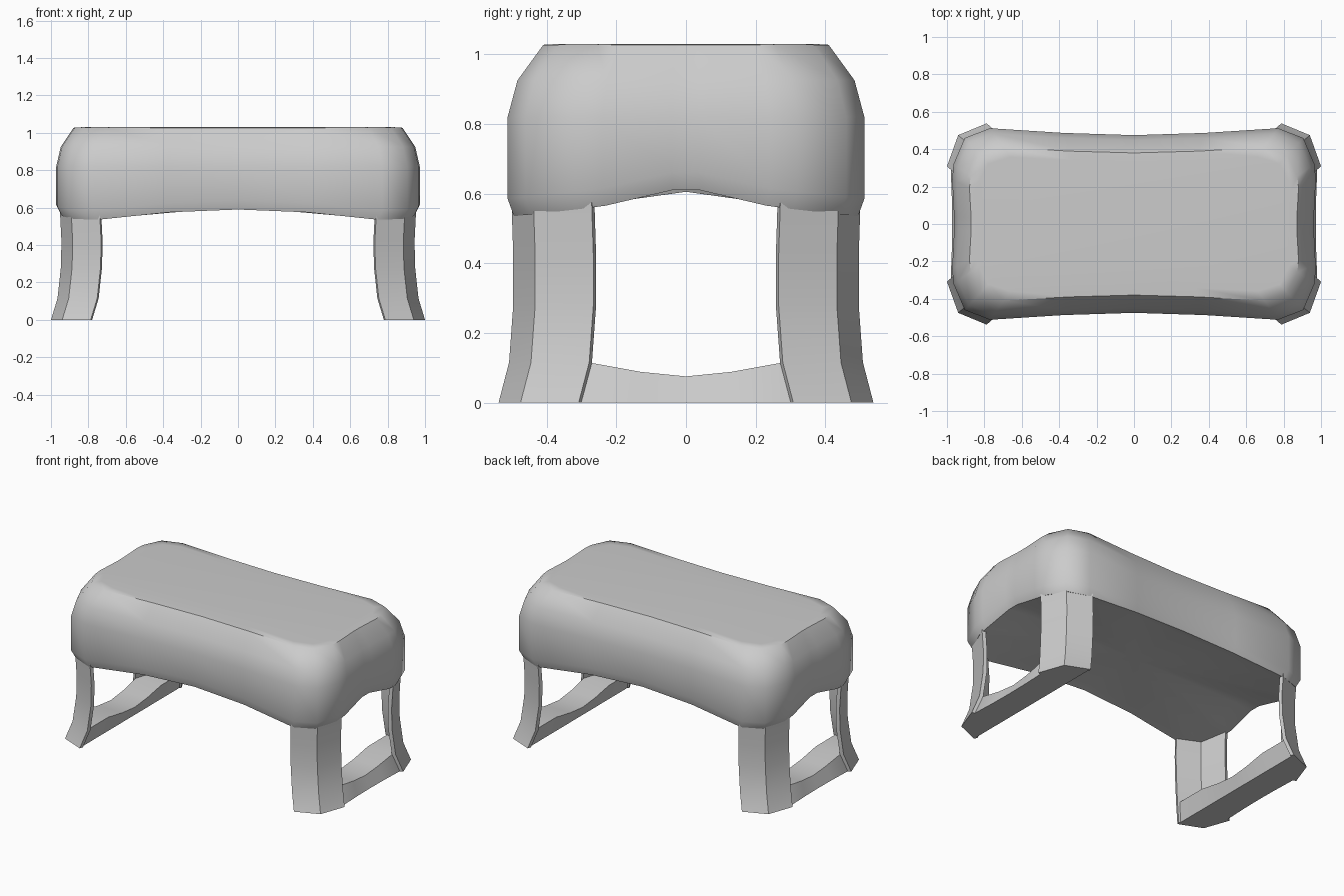
import bpy, math

if "Cube" in bpy.data.objects:
    bpy.data.objects.remove(bpy.data.objects["Cube"])


def make_object(name, verts, faces, angle=40):
    mesh = bpy.data.meshes.new(name)
    mesh.from_pydata(verts, [], faces)
    mesh.validate()
    obj = bpy.data.objects.new(name, mesh)
    bpy.context.collection.objects.link(obj)
    bpy.ops.object.select_all(action='DESELECT')
    obj.select_set(True)
    bpy.context.view_layer.objects.active = obj
    # consistent outward normals
    bpy.ops.object.mode_set(mode='EDIT')
    bpy.ops.mesh.select_all(action='SELECT')
    bpy.ops.mesh.normals_make_consistent(inside=False)
    bpy.ops.object.mode_set(mode='OBJECT')
    bpy.ops.object.shade_smooth_by_angle(angle=math.radians(angle))
    return obj


def bridge(rings, n):
    return [(r * n + i, r * n + (i + 1) % n, (r + 1) * n + (i + 1) % n, (r + 1) * n + i)
            for r in range(rings - 1) for i in range(n)]


# Cushion: quarter outline (x, y, height of arched lower edge), mirrored to a loop
quarter = [(0, .475, .59), (.38, .487, .575), (.77, .512, .535), (.905, .46, .54),
           (.965, .32, .555), (.972, .24, .565), (.962, .04, .61)]
right = quarter + [(x, -y, z) for x, y, z in reversed(quarter)]
loop = right + [(-x, y, z) for x, y, z in reversed(right[1:-1])]
n = len(loop)
# ring: x scale, y scale, fixed height or offset above the arched edge
rings = [(.85, .85, None, .012), (.975, .965, None, 0), (1, 1, None, .05), (1, 1, .82, 0),
         (.975, .945, .925, 0), (.905, .80, 1.027, 0), (.86, .70, 1.03, 0)]
verts = [(x * sx, y * sy, z + dz if fixed is None else fixed)
         for sx, sy, fixed, dz in rings for x, y, z in loop]
faces = bridge(len(rings), n)
faces.append(tuple(range((len(rings) - 1) * n, len(rings) * n)))
verts.append((0, 0, .605))
faces += [(i, (i + 1) % n, len(verts) - 1) for i in range(n)]
make_object("seat_cushion", verts, faces, 50)

# Legs: thin corner plates flaring out at the floor
arc = [(.788, .538), (.94, .475), (1.0, .308)]
inner = [(x - dx, y - dy) for (x, y), (dx, dy) in zip(arc, [(.008, .022), (.015, .015), (.022, .008)])]
section = arc + inner[::-1]
levels = [(0, 0, 0), (.035, .03, .115), (.053, .042, .28), (.056, .042, .42), (.045, .035, .64)]
for sx in (-1, 1):
    for sy in (-1, 1):
        verts = [(sx * (x - dx), sy * (y - dy), z) for dx, dy, z in levels for x, y in section]
        faces = bridge(len(levels), 6) + [tuple(range(6)), tuple(range(24, 30))]
        make_object(("right" if sx > 0 else "left") + ("_back_leg" if sy > 0 else "_front_leg"),
                    verts, faces)

# Floor rails joining the front and back leg on each side, dipping in the middle
half = [(0, .972, .075), (.14, .974, .088), (.30, .98, .115), (.463, .925, .115), (.52, .80, .115)]
stations = [(-y, x, z) for y, x, z in reversed(half[1:])] + half
for sx, name in ((-1, "left_floor_rail"), (1, "right_floor_rail")):
    verts = []
    for y, x, z in stations:
        yt = y * .93
        verts += [(sx * .79, y, 0), (sx * x, y, 0),
                  (sx * (x - .036), yt, z), (sx * .76, yt, z)]
    faces = bridge(len(stations), 4)
    faces += [(0, 1, 2, 3), tuple(range(len(verts) - 4, len(verts)))]
    make_object(name, verts, faces, 30)
